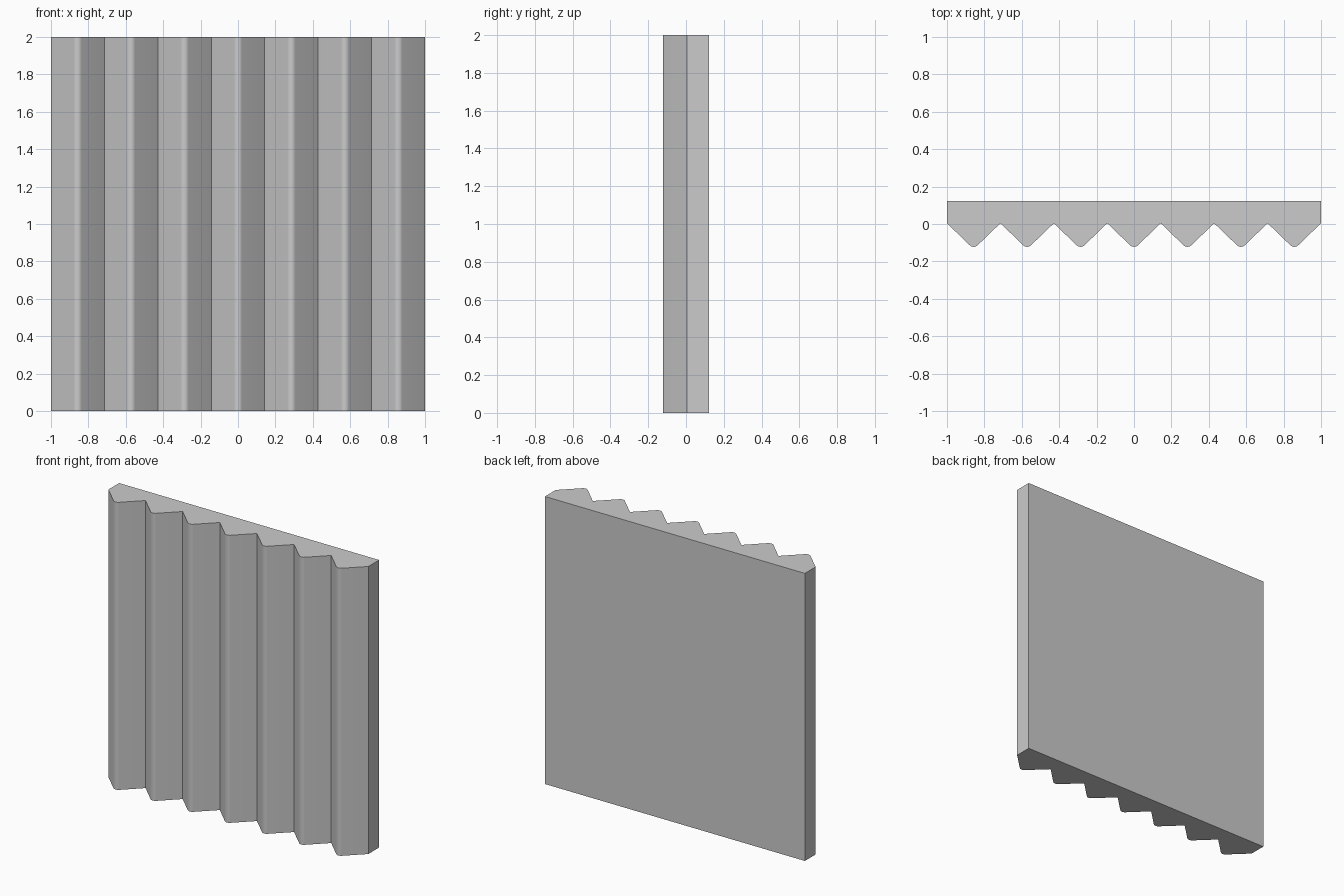
import bpy, bmesh, math

if "Cube" in bpy.data.objects:
    bpy.data.objects.remove(bpy.data.objects["Cube"])

TEETH, WIDTH, HEIGHT = 7, 2.0, 2.0
BACK, VALLEY, TIP = 0.122, 0.004, -0.122
pitch = WIDTH / TEETH
slope = math.radians(44)

# Radius that rounds the sharp ridge down to the tip depth
sharp = VALLEY - pitch / 2 * math.tan(slope)
radius = (TIP - sharp) / (1 / math.cos(slope) - 1)
SEGS = 8

# Plan profile: straight back, saw-tooth front with rounded ridges
profile = [(-WIDTH / 2, BACK)]
for i in range(TEETH):
    x0 = -WIDTH / 2 + i * pitch
    profile.append((x0, VALLEY))
    for k in range(SEGS + 1):
        a = slope * (2 * k / SEGS - 1)
        profile.append((x0 + pitch / 2 + radius * math.sin(a),
                        TIP + radius - radius * math.cos(a)))
profile += [(WIDTH / 2, VALLEY), (WIDTH / 2, BACK)]

# Extrude the profile upward into the panel
bm = bmesh.new()
face = bm.faces.new([bm.verts.new((x, y, 0)) for x, y in profile])
ext = bmesh.ops.extrude_face_region(bm, geom=[face])
top = [v for v in ext["geom"] if isinstance(v, bmesh.types.BMVert)]
bmesh.ops.translate(bm, verts=top, vec=(0, 0, HEIGHT))
bmesh.ops.recalc_face_normals(bm, faces=bm.faces)
mesh = bpy.data.meshes.new("ridged_panel")
bm.to_mesh(mesh)
bm.free()

panel = bpy.data.objects.new("ridged_panel", mesh)
bpy.context.collection.objects.link(panel)
bpy.context.view_layer.objects.active = panel
panel.select_set(True)
bpy.ops.object.shade_smooth_by_angle(angle=math.radians(30))
